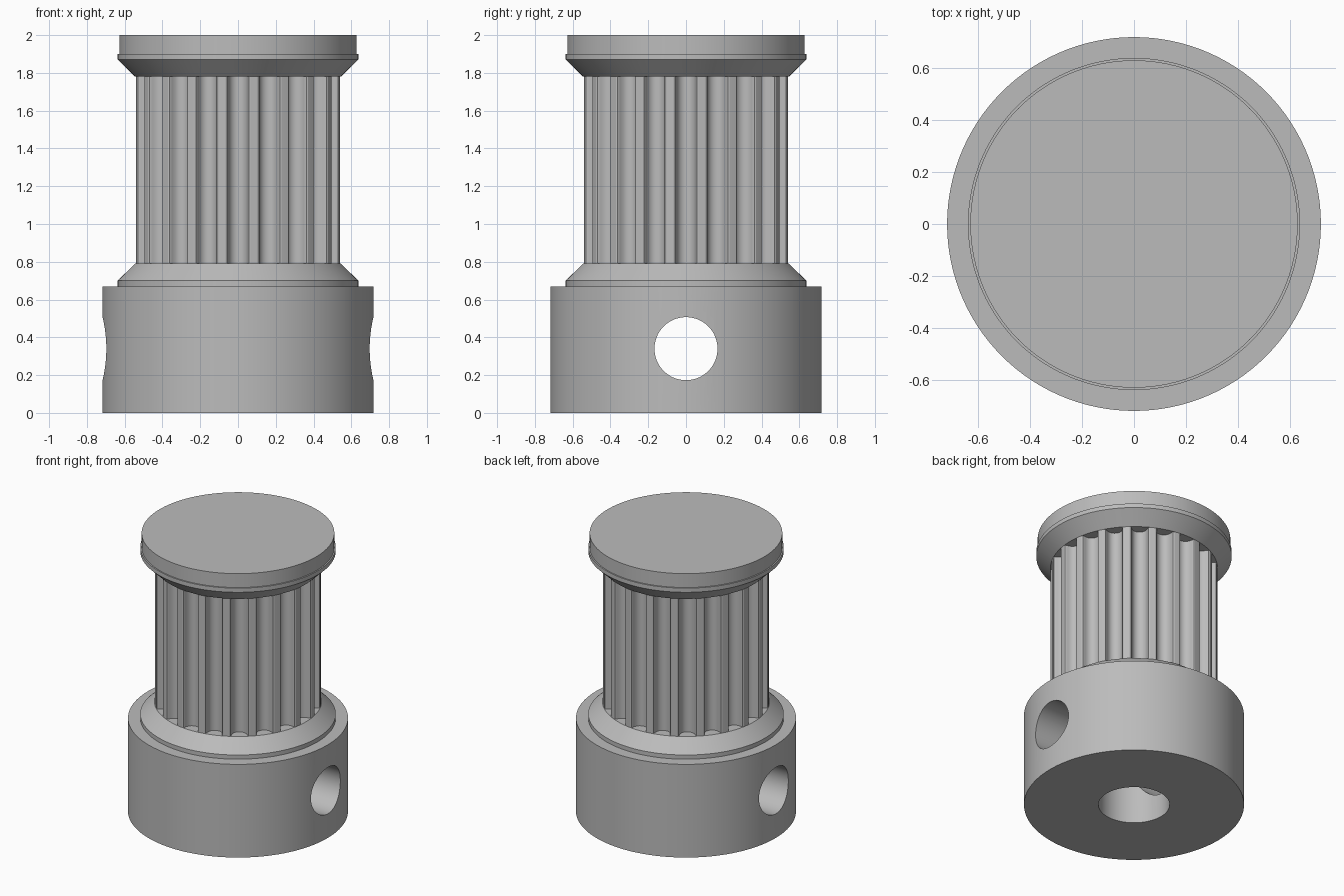
import bpy, bmesh
from math import sin, cos, pi, atan2, hypot, sqrt, radians

if "Cube" in bpy.data.objects:
    bpy.data.objects.remove(bpy.data.objects["Cube"], do_unlink=True)

BORE = 0.232          # shaft bore radius
BARREL = 0.545        # radius over the teeth
TEETH = 20
SIDES = 120

metal = bpy.data.materials.new("plain grey")
metal.use_nodes = True
grey = (0.5, 0.5, 0.5, 1)
metal.diffuse_color = grey
metal.node_tree.nodes["Principled BSDF"].inputs["Base Color"].default_value = grey


def finish(name, bm):
    bmesh.ops.remove_doubles(bm, verts=bm.verts, dist=1e-5)
    bmesh.ops.recalc_face_normals(bm, faces=bm.faces)
    mesh = bpy.data.meshes.new(name)
    bm.to_mesh(mesh)
    bm.free()
    mesh.materials.append(metal)
    obj = bpy.data.objects.new(name, mesh)
    bpy.context.collection.objects.link(obj)
    return obj


def smooth(obj):
    bpy.ops.object.select_all(action='DESELECT')
    bpy.context.view_layer.objects.active = obj
    obj.select_set(True)
    bpy.ops.object.shade_smooth_by_angle(angle=radians(25))


def bridge(bm, loops):
    """Skin a closed chain of rings that share one vertex count."""
    rings = [[bm.verts.new(p) for p in loop] for loop in loops]
    n = len(rings[0])
    for a, b in zip(rings, rings[1:] + rings[:1]):
        for i in range(n):
            j = (i + 1) % n
            bm.faces.new((a[i], a[j], b[j], b[i]))


def circle(r, z):
    return [(r * cos(2 * pi * i / SIDES), r * sin(2 * pi * i / SIDES), z)
            for i in range(SIDES)]


# Hub with its lower retainer, bored through
bm = bmesh.new()
bridge(bm, [circle(r, z) for r, z in (
    (BORE, 0), (0.717, 0), (0.717, 0.67), (0.637, 0.67),
    (0.637, 0.70), (BARREL, 0.79), (BORE, 0.79))])
hub = finish("hub", bm)

# Set screw hole across the hub
bpy.ops.mesh.primitive_cylinder_add(vertices=64, radius=0.167, depth=2,
                                    location=(0, 0, 0.34), rotation=(0, pi / 2, 0))
cutter = bpy.context.object
cutter.hide_render = True
cutter.data.materials.append(metal)
cut = hub.modifiers.new("screw_hole", 'BOOLEAN')
cut.operation = 'DIFFERENCE'
cut.solver = 'EXACT'
cut.object = cutter
bpy.context.view_layer.objects.active = hub
bpy.ops.object.modifier_apply(modifier=cut.name)
bpy.data.objects.remove(cutter, do_unlink=True)

# Toothed barrel: one half groove as (half width, depth), mirrored and repeated
half = [(0.0666, 0), (0.0578, 0.0033), (0.0534, 0.0116), (0.0516, 0.0213),
        (0.0488, 0.0306), (0.0450, 0.0396), (0.0403, 0.0481),
        (0.0320, 0.0568), (0.0222, 0.0631), (0.0114, 0.0669)]
groove = [(-w, d) for w, d in half] + [(0, 0.0682)] + [(w, d) for w, d in half[::-1]]
base = sqrt(BARREL ** 2 - half[0][0] ** 2)
polar = []
for t in range(TEETH):
    step = 2 * pi / TEETH
    for w, d in groove:
        polar.append((hypot(base - d, w), t * step + atan2(w, base - d)))
    polar.append((BARREL, (t + 0.5) * step))


def tooth_ring(z):
    return [(r * cos(a), r * sin(a), z) for r, a in polar]


def bore_ring(z):
    return [(BORE * cos(a), BORE * sin(a), z) for r, a in polar]


bm = bmesh.new()
bridge(bm, [bore_ring(0.79), tooth_ring(0.79), tooth_ring(1.78), bore_ring(1.78)])
barrel = finish("toothed_barrel", bm)

# Top retainer flange and closed cap
bm = bmesh.new()
loops = [circle(r, z) for r, z in (
    (BARREL, 1.78), (0.637, 1.87), (0.637, 1.90), (0.628, 1.90), (0.628, 2.0))]
rings = [[bm.verts.new(p) for p in loop] for loop in loops]
for a, b in zip(rings, rings[1:]):
    for i in range(SIDES):
        j = (i + 1) % SIDES
        bm.faces.new((a[i], a[j], b[j], b[i]))
bm.faces.new(rings[0])
bm.faces.new(rings[-1])
flange = finish("top_flange", bm)

for part in (hub, barrel, flange):
    smooth(part)
